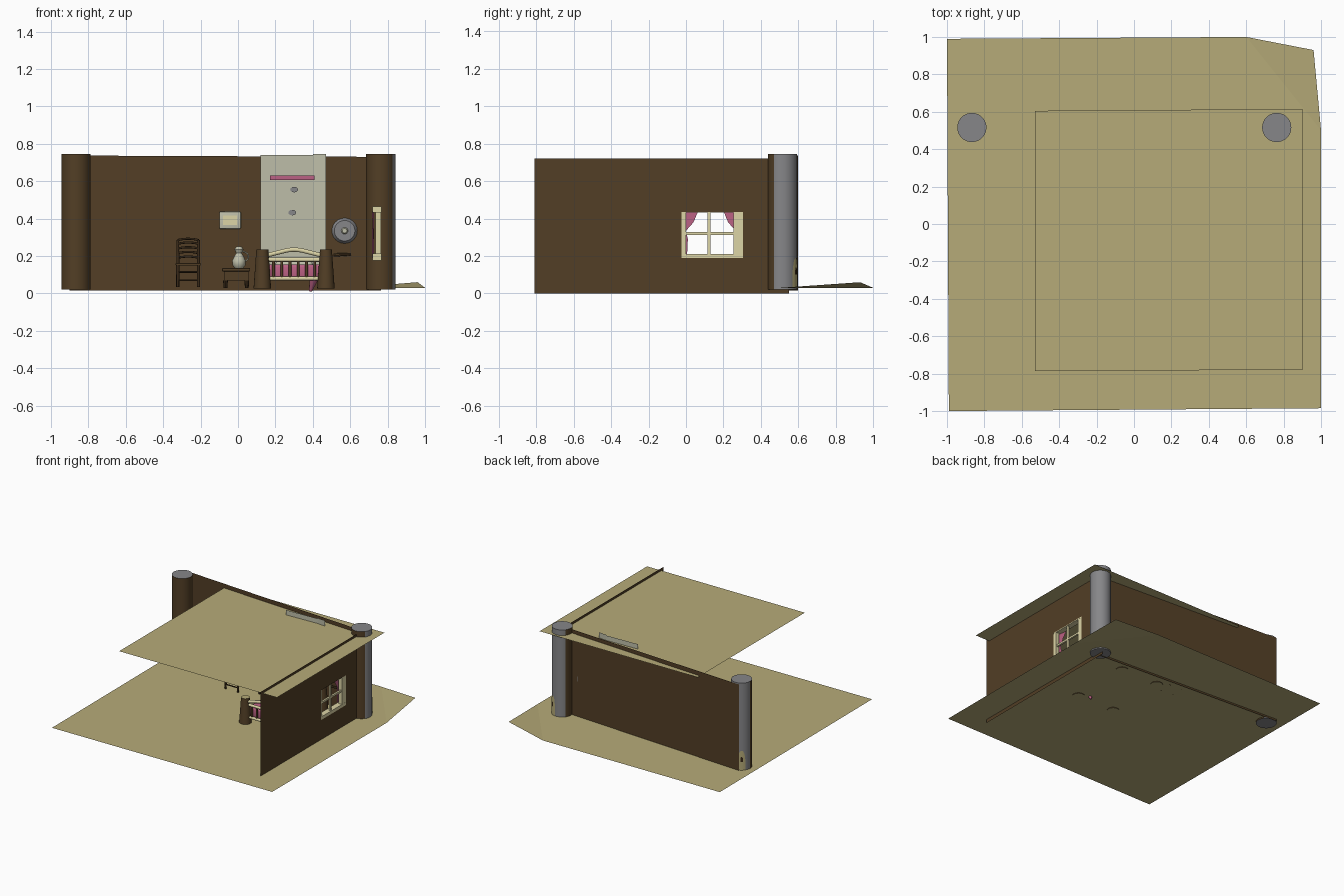
import bpy, bmesh, math
from mathutils import Vector

if "Cube" in bpy.data.objects:
    bpy.data.objects.remove(bpy.data.objects["Cube"])


def mat(name, r, g, b):
    m = bpy.data.materials.new(name)
    m.diffuse_color = (r, g, b, 1)
    m.use_nodes = True
    m.node_tree.nodes["Principled BSDF"].inputs["Base Color"].default_value = m.diffuse_color
    return m


TAN = mat("straw_tan", .47, .41, .19)
BROWN = mat("wall_brown", .085, .049, .019)
GREY = mat("stone_grey", .24, .24, .25)
PALE = mat("pale_plaster", .52, .52, .40)
PINK = mat("dusty_pink", .50, .12, .23)
CREAM = mat("light_cream", .72, .66, .38)
DARK = mat("dark_wood", .04, .022, .009)
BLUE = mat("blue_grey", .25, .32, .36)


def obj(name, bm, *mats, smooth=False):
    me = bpy.data.meshes.new(name)
    bm.to_mesh(me)
    bm.free()
    o = bpy.data.objects.new(name, me)
    bpy.context.collection.objects.link(o)
    for m in mats:
        me.materials.append(m)
    if smooth:
        bpy.context.view_layer.objects.active = o
        bpy.ops.object.select_all(action='DESELECT')
        o.select_set(True)
        bpy.ops.object.shade_smooth_by_angle(angle=math.radians(40))
    return o


def faces(name, polys, m):
    bm = bmesh.new()
    for p in polys:
        bm.faces.new([bm.verts.new(v) for v in p])
    bmesh.ops.remove_doubles(bm, verts=bm.verts, dist=1e-5)
    return obj(name, bm, m)


def box(name, x, y, z, m, bevel=0):
    bm = bmesh.new()
    bmesh.ops.create_cube(bm, size=1)
    for v in bm.verts:
        v.co = [a + (b - a) * (c + .5) for (a, b), c in zip((x, y, z), v.co)]
    if bevel:
        bmesh.ops.bevel(bm, geom=bm.edges[:], offset=bevel, segments=3, affect='EDGES', profile=.5)
    return obj(name, bm, m, smooth=bevel > 0)


def rod(name, a, b, r1, r2, m, cap=None, n=16):
    a, b = Vector(a), Vector(b)
    bm = bmesh.new()
    bmesh.ops.create_cone(bm, cap_ends=True, segments=n, radius1=r1, radius2=r2, depth=(b - a).length)
    for f in bm.faces:
        f.material_index = int(cap is not None and abs(f.normal.z) > .9)
    bm.transform(((b - a).to_track_quat('Z', 'Y')).to_matrix().to_4x4())
    bmesh.ops.translate(bm, verts=bm.verts, vec=(a + b) / 2)
    return obj(name, bm, m, *([cap] if cap else []), smooth=True)


def arch(name, pts, r, m):
    cu = bpy.data.curves.new(name, 'CURVE')
    cu.dimensions, cu.bevel_depth, cu.bevel_resolution, cu.use_fill_caps = '3D', r, 3, True
    s = cu.splines.new('NURBS')
    s.points.add(len(pts) - 1)
    for p, c in zip(s.points, pts):
        p.co = (*c, 1)
    s.use_endpoint_u, s.order_u = True, 3
    tmp = bpy.data.objects.new(name, cu)
    bm = bmesh.new()
    bpy.context.collection.objects.link(tmp)
    bpy.context.view_layer.update()
    me = bpy.data.meshes.new_from_object(tmp.evaluated_get(bpy.context.evaluated_depsgraph_get()))
    bm.from_mesh(me)
    bpy.data.objects.remove(tmp)
    return obj(name, bm, m, smooth=True)


def lathe(name, prof, cx, cy, m, n=20):
    bm = bmesh.new()
    rings = [[bm.verts.new((cx + r * math.cos(i * math.tau / n), cy + r * math.sin(i * math.tau / n), z))
              for i in range(n)] for r, z in prof]
    for a, b in zip(rings, rings[1:]):
        for i in range(n):
            bm.faces.new((a[i], a[i - 1], b[i - 1], b[i]))
    bm.faces.new(rings[0])
    bm.faces.new(rings[-1][::-1])
    bmesh.ops.recalc_face_normals(bm, faces=bm.faces)
    return obj(name, bm, m, smooth=True)


# Floor with a lifted back corner, and the ceiling sheet
A, B, C = (.6, 1, .03), (.96, .93, .06), (1, .5, .03)
faces("floor", [[(-1, .99, .03), (-.99, -1, .03), (1, -.985, .03), C, A], [A, C, B]], TAN)
faces("ceiling", [[(-.53, -.785, .70), (.9, -.78, .70), (.9, .615, .70), (-.53, .605, .70)]], TAN)

# Walls: single sheets, the right one with a window hole
faces("back_wall", [[(-.9, .597, .015), (.765, .497, .015), (.765, .497, .73), (-.9, .597, .737)]], BROWN)
ys, zs = (-.81, -.025, .305, .55), (0, .19, .435, .72)
faces("right_wall", [[(.77, ys[i], zs[j]), (.77, ys[i + 1], zs[j]), (.77, ys[i + 1], zs[j + 1]), (.77, ys[i], zs[j + 1])]
                     for i in range(3) for j in range(3) if (i, j) != (1, 1)], BROWN)

# Columns: grey outside, brown towards the room, with a small round-topped hole at the foot
for side, cx, lo, hi, hole in (("left", -.867, 180, 397, 125), ("right", .763, 143, 323, 62)):
    cy = .516
    col = rod(side + "_column", (cx, cy, .02), (cx, cy, .745), .078, .078, GREY, n=40)
    col.data.materials.append(BROWN)
    for f in col.data.polygons:
        a = math.degrees(math.atan2(f.center.y - cy, f.center.x - cx)) % 360
        if abs(f.normal.z) < .5 and (lo < a < hi or lo < a + 360 < hi):
            f.material_index = 1
    for nm, r, half, zb, zt, m in (("plate", .080, 20, .03, .19, TAN), ("hole", .082, 7, .10, .14, DARK)):
        def pt(t, z):
            a = math.radians(hole + half * t)
            return (cx + r * math.cos(a), cy + r * math.sin(a), z)

        def top(t):
            return zb + (zt - zb) * (.55 + .45 * math.sqrt(max(0, 1 - t * t)))
        ts = [-1 + i / 4 for i in range(9)]
        faces(f"{side}_column_{nm}", [[pt(s, zb), pt(t, zb), pt(t, top(t)), pt(s, top(s))]
                                      for s, t in zip(ts, ts[1:])], m)

# Window frame, bars and curtains on the inside of the right wall
X = (.735, .765)
box("window_side_front", X, (-.04, 0), (.18, .45), CREAM)
box("window_side_back", X, (.255, .315), (.18, .45), CREAM)
box("window_head", (.72, .766), (-.05, .325), (.432, .465), CREAM)
box("window_sill", (.72, .766), (-.05, .325), (.175, .212), CREAM)
box("window_upright_bar", (.745, .76), (.115, .13), (.2, .44), CREAM)
box("window_cross_bar", (.745, .76), (-.02, .28), (.312, .327), CREAM)
for nm, y0, d in (("front", -.02, 1), ("back", .285, -1)):
    outline = [(0, .44), (.085, .44), (.06, .38), (.02, .335), (.03, .29), (.025, .19), (-.02, .19), (-.02, .44)]
    faces("curtain_" + nm, [[(.728 - .012 * (i % 2), y0 + d * y, z) for i, (y, z) in enumerate(outline)]], PINK)

# Bed posts, arched end boards and spindles
for end, y in (("foot", -.09), ("head", .42)):
    for x in (.13, .47):
        rod(end + "_post", (x, y, .025), (x, y, .235), .047, .032, BROWN, cap=TAN, n=20)
    arch(end + "_arch", [(.14, y, .20), (.2, y, .215), (.3, y, .24), (.4, y, .215), (.46, y, .20)], .012, CREAM)
    for z in (.18, .08):
        rod(end + "_rail", (.14, y, z), (.46, y, z), .011, .011, CREAM)
    for i in range(6):
        x = .19 + i * .044
        rod(end + "_spindle", (x, y, .08), (x, y, .18), .008, .008, BROWN, n=10)
for x in (.13, .47):
    rod("bed_side_rail", (x, -.09, .09), (x, .42, .09), .014, .014, CREAM)

# Bedding
box("mattress", (.15, .45), (-.07, .40), (.07, .135), BLUE, .015)
box("blanket", (.142, .458), (-.075, .24), (.075, .155), PINK, .015)
box("pillow", (.2, .4), (.28, .39), (.125, .175), PALE, .02)
rod("blanket_tip", (.388, -.04, .012), (.405, -.06, .08), .008, .025, PINK, n=10)

# Tall folded hanging behind the bed, with strip and spots
faces("wall_hanging", [[(.12, .452, .1), (.4, .462, .1), (.4, .462, .74), (.12, .452, .74)],
                       [(.4, .462, .1), (.47, .455, .1), (.47, .455, .745), (.4, .462, .745)]], PALE)
box("hanging_strip", (.17, .41), (.444, .452), (.605, .63), PINK)
for x, z in ((.3, .555), (.29, .432)):
    bm = bmesh.new()
    bmesh.ops.create_circle(bm, cap_ends=True, segments=12, radius=1)
    for v in bm.verts:
        v.co = (x + .021 * v.co.x, .45, z + .015 * v.co.y)
    obj("hanging_spot", bm, GREY)

# Round plaque on the wall and the little peg below it
rod("plaque", (.57, .505, .335), (.57, .485, .335), .068, .055, GREY, n=24)
rod("plaque_boss", (.57, .485, .335), (.57, .475, .335), .018, .012, PALE)
rod("wall_peg", (.51, .48, .205), (.605, .48, .21), .009, .007, BROWN, n=8)

# Framed picture
box("picture_frame", (-.1, .015), (.525, .54), (.345, .437), PALE, .006)
box("picture", (-.08, -.005), (.52, .526), (.365, .417), CREAM)

# Bedside table with jug
box("table_top", (-.085, .065), (.36, .49), (.118, .135), BROWN, .004)
box("table_drawer", (-.075, .055), (.37, .48), (.068, .118), BROWN)
for x in (-.067, .047):
    for y in (.378, .472):
        rod("table_leg", (x, y, .03), (x, y, .07), .01, .013, DARK, n=8)
lathe("jug", [(.022, .135), (.034, .15), (.036, .175), (.024, .2), (.015, .215), (.024, .235), (.014, .25)],
      .005, .42, PALE)
arch("jug_handle", [(.02, .42, .225), (.055, .42, .22), (.055, .42, .175), (.03, .42, .17)], .004, PALE)

# Ladder-back chair
box("chair_seat", (-.333, -.2), (.29, .42), (.148, .162), BROWN, .004)
for x in (-.322, -.211):
    rod("chair_front_leg", (x, .3, .035), (x, .3, .15), .008, .009, DARK, n=10)
    rod("chair_back_post", (x, .41, .035), (x, .42, .285), .009, .008, DARK, n=10)
    rod("chair_side_stretcher", (x, .3, .08), (x, .41, .08), .005, .005, DARK, n=8)
for z in (.07, .115):
    rod("chair_stretcher", (-.322, .3, z), (-.211, .3, z), .005, .005, DARK, n=8)
for i, z in enumerate((.19, .215, .24, .265, .285)):
    arch("chair_slat", [(-.322, .418, z), (-.266, .428, z + .014), (-.211, .418, z)], .006, DARK)
